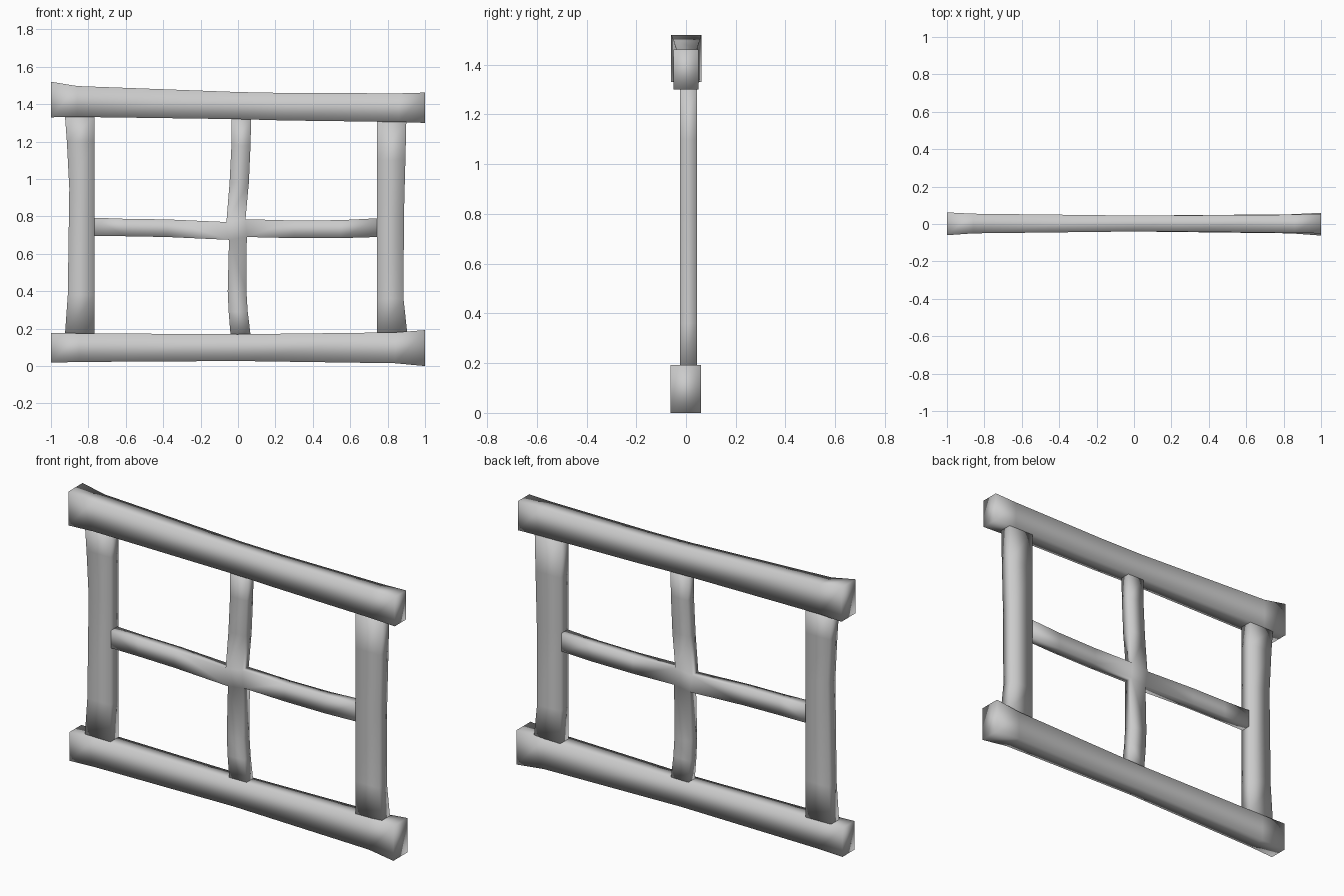
import bpy, bmesh


def loft(bm, stations):
    """Skin four-cornered rings; a station is (point_a, point_b, y_front, y_back), points in x-z."""
    rings = []
    for a, b, y0, y1 in stations:
        rings.append([bm.verts.new((p[0], y, p[1]))
                      for p, y in ((a, y0), (b, y0), (b, y1), (a, y1))])
    for r, s in zip(rings, rings[1:]):
        for i in range(4):
            j = (i + 1) % 4
            bm.faces.new((r[i], r[j], s[j], s[i]))
    return rings


def finish(name, bm):
    bmesh.ops.remove_doubles(bm, verts=bm.verts, dist=0.0005)
    bmesh.ops.recalc_face_normals(bm, faces=bm.faces)
    for f in bm.faces:
        f.smooth = True
    me = bpy.data.meshes.new(name)
    bm.to_mesh(me)
    bm.free()
    bpy.context.collection.objects.link(bpy.data.objects.new(name, me))


def bar(name, stations):
    bm = bmesh.new()
    rings = loft(bm, stations)
    bm.faces.new(rings[0])
    bm.faces.new(rings[-1])
    finish(name, bm)


def rail(name, rows):
    # rows: x, z bottom, z top, y front, y back
    bar(name, [((x, z0), (x, z1), y0, y1) for x, z0, z1, y0, y1 in rows])


def post(name, rows):
    # rows: z, x left, x right
    bar(name, [((x0, z), (x1, z), -0.025, 0.045) for z, x0, x1 in rows])


# Top and bottom rails
rail("top_rail", [(-1, 1.33, 1.52, -0.06, 0.062), (-0.86, 1.332, 1.497, -0.05, 0.055),
                  (0, 1.32, 1.465, -0.04, 0.045), (0.25, 1.313, 1.46, -0.041, 0.046),
                  (0.86, 1.305, 1.458, -0.048, 0.05), (1, 1.30, 1.462, -0.05, 0.05)])
rail("bottom_rail", [(-1, 0.018, 0.178, -0.052, 0.052), (-0.85, 0.022, 0.175, -0.048, 0.05),
                     (0, 0.027, 0.17, -0.04, 0.045), (0.84, 0.015, 0.18, -0.05, 0.052),
                     (1, 0, 0.192, -0.062, 0.06)])

# Side posts
post("left_post", [(0.172, -0.925, -0.768), (0.38, -0.91, -0.768), (0.95, -0.902, -0.768),
                   (1.2, -0.915, -0.768), (1.335, -0.925, -0.768)])
post("right_post", [(0.175, 0.742, 0.905), (0.36, 0.742, 0.885), (0.8, 0.742, 0.887),
                    (1.1, 0.742, 0.895), (1.312, 0.742, 0.90)])

# Wavy crossbars, one mesh around a shared centre block
tl, tr, br, bl = (-0.062, 0.77), (0.04, 0.785), (0.047, 0.69), (-0.048, 0.675)
Y = (-0.02, 0.037)
arms = [
    [(tl, tr), ((-0.045, 0.98), (0.058, 0.98)), ((-0.035, 1.18), (0.067, 1.18)),
     ((-0.035, 1.322), (0.07, 1.322))],
    [(bl, br), ((-0.055, 0.4), (0.045, 0.4)), ((-0.05, 0.29), (0.052, 0.29)),
     ((-0.04, 0.168), (0.067, 0.168))],
    [(bl, tl), ((-0.38, 0.69), (-0.38, 0.784)), ((-0.6, 0.694), (-0.6, 0.787)),
     ((-0.772, 0.695), (-0.772, 0.793))],
    [(br, tr), ((0.3, 0.684), (0.3, 0.778)), ((0.55, 0.684), (0.55, 0.78)),
     ((0.746, 0.69), (0.746, 0.79))],
]
bm = bmesh.new()
for arm in arms:
    rings = loft(bm, [(a, b, *Y) for a, b in arm])
    bm.faces.new(rings[-1])
for y in Y:
    bm.faces.new([bm.verts.new((x, y, z)) for x, z in (tl, tr, br, bl)])
finish("window_crossbars", bm)
